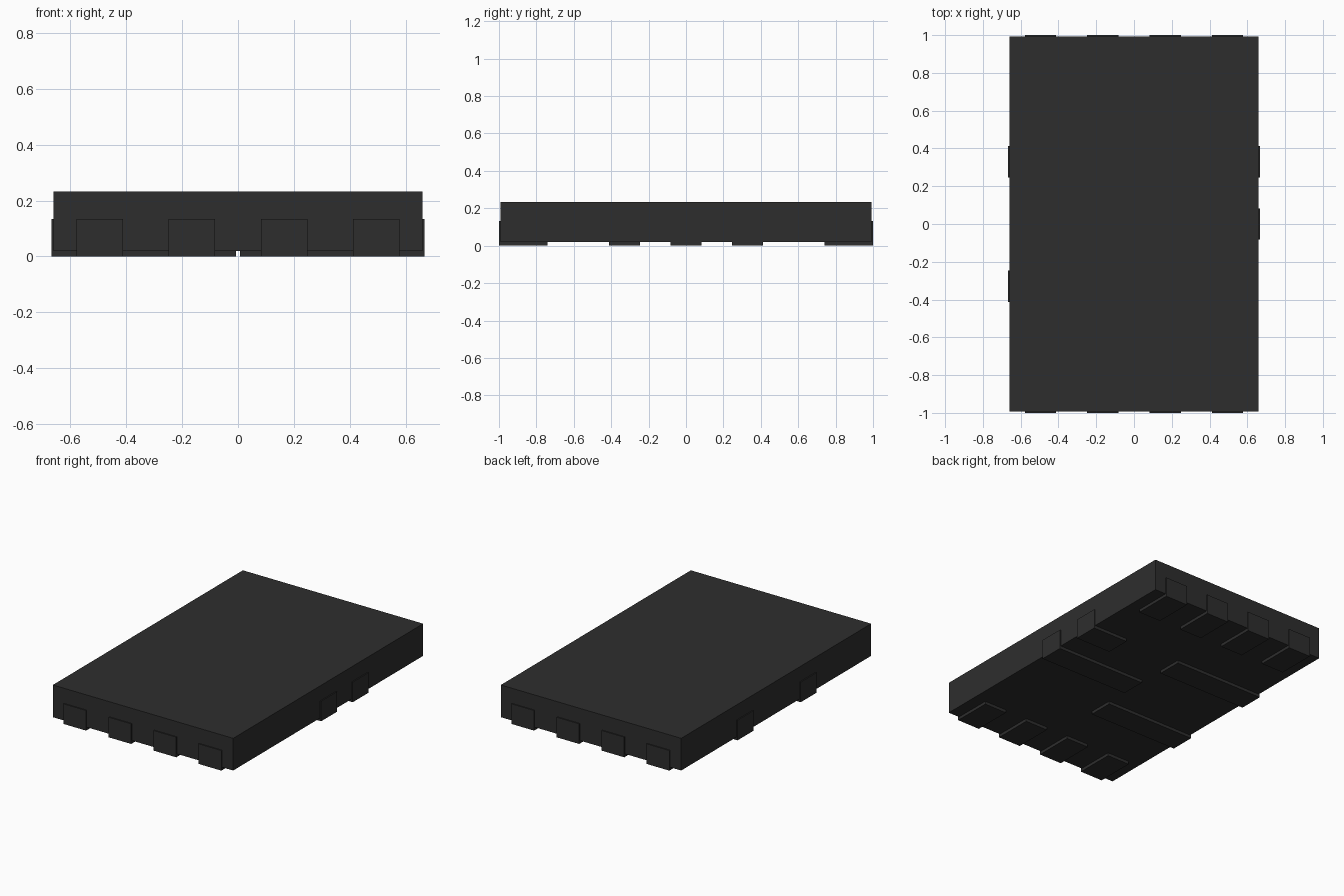
import bpy
import bmesh
from math import pi
from mathutils import Matrix

cube = bpy.data.objects.get("Cube")
if cube:
    bpy.data.objects.remove(cube, do_unlink=True)

# Single dark material
dark = bpy.data.materials.new("charcoal")
dark.use_nodes = True
color = (0.027, 0.027, 0.027, 1)
dark.diffuse_color = color
dark.node_tree.nodes["Principled BSDF"].inputs["Base Color"].default_value = color

HALF_X, HALF_Y = 0.66, 0.993      # body half sizes
FLOOR, TOP = 0.02, 0.233          # body underside and top
SKIN = 0.007                      # how far pads stand off the sides
PAD_W, PAD_H = 0.166, 0.133
SHORT, LONG = 0.26, 0.66          # pad reach under the body


def finish(name, bm):
    bmesh.ops.recalc_face_normals(bm, faces=bm.faces)
    mesh = bpy.data.meshes.new(name)
    bm.to_mesh(mesh)
    bm.free()
    mesh.materials.append(dark)
    obj = bpy.data.objects.new(name, mesh)
    bpy.context.collection.objects.link(obj)
    return obj


def pad(name, edge, along, reach, turn):
    """L-shaped contact wrapping from the side wall to the underside."""
    outer, inner = edge + SKIN, edge + SKIN - reach
    profile = [(outer, 0), (outer, PAD_H), (edge, PAD_H),
               (edge, FLOOR), (inner, FLOOR), (inner, 0)]
    bm = bmesh.new()
    face = bm.faces.new([bm.verts.new((x, -PAD_W / 2, z)) for x, z in profile])
    ext = bmesh.ops.extrude_face_region(bm, geom=[face])
    verts = [v for v in ext["geom"] if isinstance(v, bmesh.types.BMVert)]
    bmesh.ops.translate(bm, verts=verts, vec=(0, PAD_W, 0))
    bmesh.ops.translate(bm, verts=bm.verts, vec=(0, along, 0))
    bmesh.ops.rotate(bm, verts=bm.verts, matrix=Matrix.Rotation(turn, 3, 'Z'))
    finish(name, bm)


# Body slab
bm = bmesh.new()
bmesh.ops.create_cube(bm, size=1)
bmesh.ops.scale(bm, verts=bm.verts, vec=(HALF_X * 2, HALF_Y * 2, TOP - FLOOR))
bmesh.ops.translate(bm, verts=bm.verts, vec=(0, 0, (TOP + FLOOR) / 2))
finish("body", bm)

# Four short contacts on each end
for i in range(4):
    offset = (i - 1.5) * 0.33
    pad(f"front_contact_{i + 1}", HALF_Y, offset, SHORT, -pi / 2)
    pad(f"back_contact_{i + 1}", HALF_Y, offset, SHORT, pi / 2)

# Side contacts: long ones reach to the middle of the underside
pad("left_long_contact", HALF_X, 0, LONG, 0)
pad("left_short_contact", HALF_X, 0.33, SHORT, 0)
pad("right_long_contact_front", HALF_X, 0.33, LONG, pi)
pad("right_long_contact_back", HALF_X, -0.33, LONG, pi)
